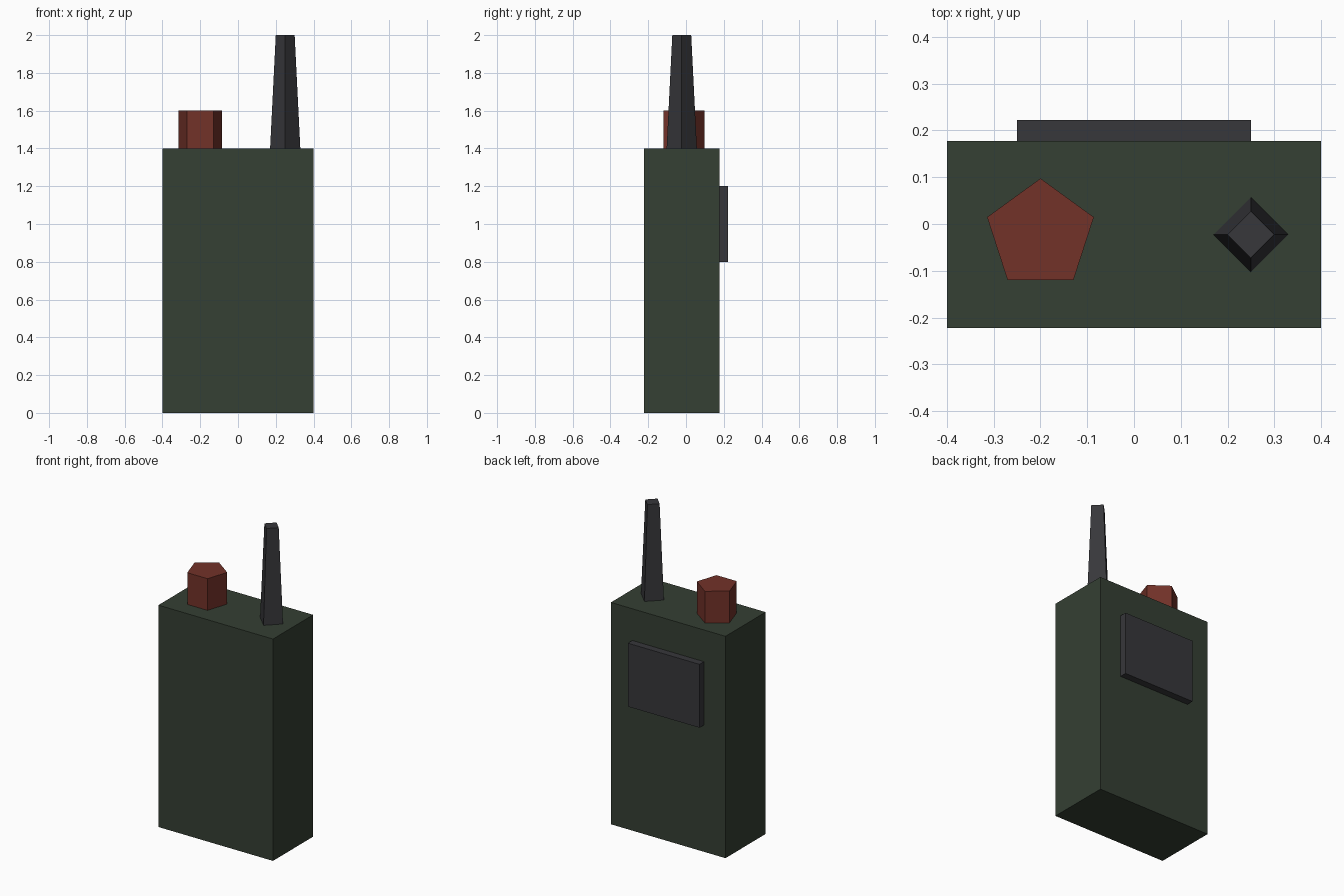
import bpy

if "Cube" in bpy.data.objects:
    bpy.data.objects.remove(bpy.data.objects["Cube"])

Y = -0.0225  # centre line of the body


def paint(name, rgb):
    mat = bpy.data.materials.new(name)
    mat.diffuse_color = (*rgb, 1)
    mat.use_nodes = True
    mat.node_tree.nodes["Principled BSDF"].inputs["Base Color"].default_value = mat.diffuse_color
    return mat


green = paint("dark_green", (0.035, 0.05, 0.033))
red = paint("brick_red", (0.17, 0.032, 0.022))
black = paint("charcoal", (0.038, 0.038, 0.043))


def finish(name, mat):
    obj = bpy.context.object
    obj.name = name
    obj.data.materials.append(mat)
    return obj


def box(name, lo, hi, mat):
    centre = [(a + b) / 2 for a, b in zip(lo, hi)]
    bpy.ops.mesh.primitive_cube_add(size=1, location=centre)
    obj = finish(name, mat)
    size = [b - a for a, b in zip(lo, hi)]
    for v in obj.data.vertices:
        v.co = [c * s for c, s in zip(v.co, size)]


def prism(name, sides, r1, r2, x, z0, z1, mat):
    bpy.ops.mesh.primitive_cone_add(vertices=sides, radius1=r1, radius2=r2,
                                    depth=z1 - z0, location=(x, Y, (z0 + z1) / 2))
    finish(name, mat)


# Radio case
box("body", (-0.4, Y - 0.2, 0), (0.4, Y + 0.2, 1.4), green)
# Plate on the back
box("back_plate", (-0.25, Y + 0.195, 0.8), (0.25, Y + 0.245, 1.2), black)
# Five-sided knob
prism("knob", 5, 0.12, 0.12, -0.2, 1.4, 1.6, red)
# Tapered four-sided antenna
prism("antenna", 4, 0.08, 0.05, 0.25, 1.4, 2.0, black)
